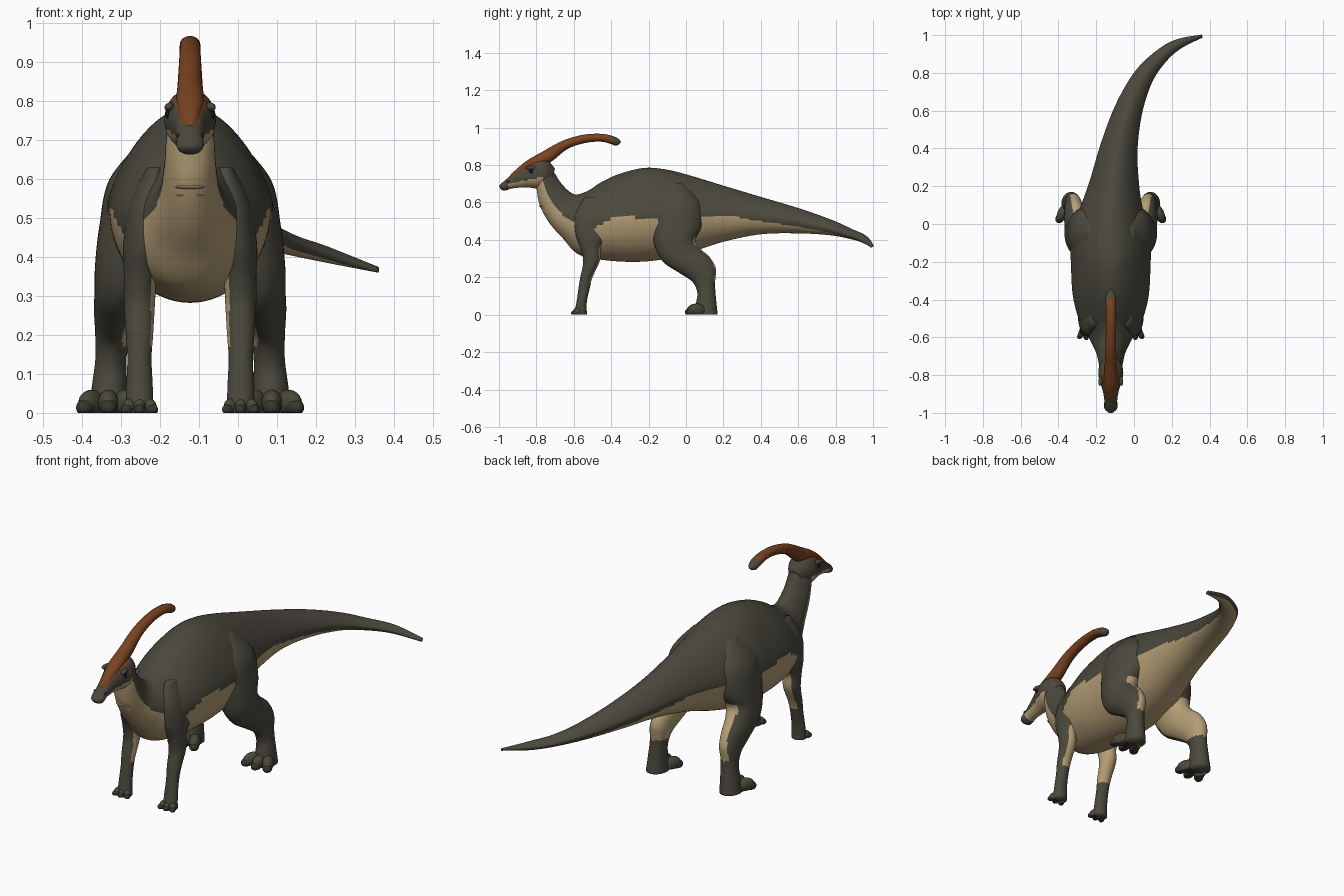
import bpy, bmesh, math
from mathutils import Vector

if "Cube" in bpy.data.objects:
    bpy.data.objects.remove(bpy.data.objects["Cube"])

MID = -0.123  # the animal's midline (its tail sweeps to +x)


def material(name, rgb):
    m = bpy.data.materials.new(name)
    m.diffuse_color = (*rgb, 1)
    m.use_nodes = True
    m.node_tree.nodes["Principled BSDF"].inputs["Base Color"].default_value = m.diffuse_color
    return m


MATS = [material("olive hide", (0.070, 0.066, 0.046)),
        material("tan belly", (0.46, 0.34, 0.18)),
        material("rust crest", (0.19, 0.055, 0.015)),
        material("dark claw", (0.04, 0.037, 0.028)),
        material("black eye", (0.01, 0.008, 0.006))]
HIDE, TAN, RUST, CLAW, EYE = range(5)


def spline(rows, steps):
    """Catmull-Rom interpolation of number rows."""
    out = []
    for i in range(len(rows) - 1):
        p = [rows[max(0, min(len(rows) - 1, i + k))] for k in (-1, 0, 1, 2)]
        for s in range(steps):
            t = s / steps
            out.append([0.5 * (2 * b + (c - a) * t + (2 * a - 5 * b + 4 * c - d) * t * t
                               + (3 * b - a - 3 * c + d) * t ** 3)
                        for a, b, c, d in zip(*p)])
    return out + [list(rows[-1])]


def finish(bm, name, mats=MATS):
    bmesh.ops.recalc_face_normals(bm, faces=bm.faces)
    me = bpy.data.meshes.new(name)
    bm.to_mesh(me)
    bm.free()
    for m in mats:
        me.materials.append(m)
    me.shade_smooth()
    ob = bpy.data.objects.new(name, me)
    bpy.context.collection.objects.link(ob)
    return ob


def tube(name, rows, rule, segs=56, steps=8, pear=0.0, turn=False):
    """Skin rings; row = y,z of upper/front edge, y,z of lower/back edge, x, half width, extra."""
    rows = spline(rows, steps)
    mids = [Vector((r[4], (r[0] + r[2]) / 2, (r[1] + r[3]) / 2)) for r in rows]
    bm = bmesh.new()
    rings = []
    for i, r in enumerate(rows):
        side = Vector((1, 0, 0))
        if turn:
            t = mids[min(i + 1, len(mids) - 1)] - mids[max(i - 1, 0)]
            side = Vector((t.y, -t.x, 0)).normalized()
        up = Vector((0, r[0] - r[2], r[1] - r[3])) / 2
        ring = []
        for j in range(segs):
            a = math.tau * j / segs
            w = r[5] * math.cos(a) * (1 - pear * max(0, math.sin(a)))
            v = bm.verts.new(mids[i] + side * w + up * math.sin(a))
            v.co.z = max(v.co.z, 0)
            ring.append(v)
        rings.append(ring)
    faces = []
    for i in range(len(rings) - 1):
        for j in range(segs):
            k = (j + 1) % segs
            f = bm.faces.new((rings[i][j], rings[i][k], rings[i + 1][k], rings[i + 1][j]))
            faces.append((f, (1 + math.sin(math.tau * (j + 0.5) / segs)) / 2, rows[i][-1]))
    bm.faces.new(rings[0])
    bm.faces.new(rings[-1])
    bmesh.ops.recalc_face_normals(bm, faces=bm.faces)
    bm.normal_update()
    for f, s, extra in faces:
        f.material_index = rule(f.calc_center_median(), f.normal, s, extra)
    return finish(bm, name)


def blob(name, centre, size, mat, yaw=0.0):
    """Ellipsoid, flattened where it meets the ground."""
    bm = bmesh.new()
    bmesh.ops.create_uvsphere(bm, u_segments=24, v_segments=14, radius=1)
    c, s = math.cos(yaw), math.sin(yaw)
    for v in bm.verts:
        x, y, z = (v.co[k] * size[k] for k in range(3))
        v.co = Vector((c * x - s * y, s * x + c * y, z)) + Vector(centre)
        v.co.z = max(v.co.z, 0)
    return finish(bm, name, [MATS[mat]])


# Neck, torso and tail; last value is the height share of the pale underside
body = [(-.755, .80, -.80, .70, MID, .045, .42),
        (-.715, .775, -.797, .66, MID, .060, .42),
        (-.665, .70, -.78, .58, MID, .066, .42),
        (-.60, .645, -.73, .49, MID, .080, .40),
        (-.53, .66, -.66, .41, MID, .115, .36),
        (-.45, .71, -.57, .32, MID, .165, .34),
        (-.35, .755, -.42, .29, MID, .200, .50),
        (-.22, .785, -.25, .283, MID, .210, .46),
        (-.10, .775, -.10, .30, MID, .210, .42),
        (.03, .742, .03, .335, -.12, .180, .45),
        (.20, .69, .20, .39, -.105, .135, .47),
        (.40, .63, .40, .43, -.08, .10, .36),
        (.60, .57, .60, .435, -.03, .075, .28),
        (.77, .51, .77, .425, .045, .055, .22),
        (.88, .46, .88, .405, .135, .040, .18),
        (.95, .427, .95, .385, .23, .028, .14),
        (1.0, .375, .99, .36, .36, .008, 0)]
tube("body", body, lambda c, n, s, e: TAN if s < e else HIDE, segs=72, pear=.25, turn=True)

# Head with pale cheeks and jaw
head = [(-1.0, .688, -.992, .672, MID, .014), (-.98, .708, -.972, .663, MID, .034),
        (-.94, .742, -.93, .675, MID, .034), (-.89, .785, -.88, .68, MID, .042),
        (-.84, .815, -.84, .68, MID, .056), (-.79, .83, -.80, .675, MID, .066),
        (-.74, .825, -.76, .68, MID, .060), (-.70, .78, -.73, .70, MID, .035)]


def head_rule(c, n, s, e):
    if -.95 < c.y < -.765 and c.z < .70 + (c.y + .95) * .2:
        return TAN
    return RUST if c.y > -.93 and c.y < -.77 and s > .86 else HIDE


tube("head", head, head_rule)

# Backswept crest with a dark tip
crest = [(-.945, .74, -.94, .725, MID, .012), (-.91, .775, -.89, .75, MID, .024),
         (-.85, .824, -.82, .775, MID, .035), (-.76, .876, -.725, .815, MID, .032),
         (-.66, .93, -.635, .885, MID, .028), (-.55, .962, -.54, .918, MID, .026),
         (-.45, .967, -.455, .925, MID, .026), (-.385, .953, -.40, .912, MID, .027),
         (-.355, .935, -.378, .904, MID, .020), (-.347, .922, -.362, .908, MID, .008)]
tube("crest", crest, lambda c, n, s, e: HIDE if c.y > -.395 else RUST, segs=32)

# Leg rows: front edge, back edge, distance from midline, half width
hind = [(-.09, .71, -.01, .70, .09, .03), (-.185, .60, .075, .60, .125, .082),
        (-.19, .48, .085, .48, .145, .088), (-.165, .36, .05, .40, .168, .076),
        (-.12, .28, .08, .35, .182, .063), (-.03, .22, .125, .31, .192, .055),
        (.035, .175, .16, .245, .198, .046), (.06, .12, .155, .165, .203, .040),
        (.055, .07, .162, .07, .207, .045), (.04, .0, .17, .0, .21, .052)]
fore = [(-.54, .63, -.45, .63, .09, .02), (-.595, .53, -.40, .54, .105, .052),
        (-.59, .43, -.41, .43, .120, .052), (-.562, .35, -.455, .36, .128, .042),
        (-.55, .28, -.46, .29, .130, .040), (-.565, .20, -.50, .20, .130, .035),
        (-.575, .14, -.515, .14, .130, .031), (-.585, .07, -.53, .07, .130, .034),
        (-.60, .0, -.53, .0, .130, .036)]

for side, label in ((1, "left"), (-1, "right")):
    def leg_rule(top, limit):
        def rule(c, n, s, e):
            facing = -.7 * side * n.x + .7 * n.y
            return TAN if .17 < c.z < top and facing > limit else HIDE
        return rule

    for name, rows, rule in (("hind_leg", hind, leg_rule(.42, .12)),
                             ("front_leg", fore, leg_rule(.38, .1))):
        tube(f"{name}_{label}", [(*r[:4], MID + side * r[4], r[5]) for r in rows],
             rule, segs=40)

    # Three toes and blunt claws per foot
    for foot, x0, y0, reach, w in (("hind", .21, .095, .07, .027), ("front", .13, -.56, .035, .017)):
        for k in (-1, 0, 1):
            yaw = side * k * .5
            d = Vector((math.sin(yaw), -math.cos(yaw), 0))
            base = Vector((MID + side * x0, y0, 0)) + Vector((side * k * w * .9, 0, 0))
            toe = base + d * reach * .55
            tip = base + d * reach
            blob(f"{foot}_toe_{label}", (toe.x, toe.y, w * .9), (w, reach * .75, w * 1.3), HIDE, yaw)
            blob(f"{foot}_claw_{label}", (tip.x, tip.y, w * .5), (w * .85, w * 1.15, w * .85), CLAW, yaw)

    # Eye under a brow, and nostril
    blob(f"brow_{label}", (MID + side * .050, -.825, .785), (.014, .032, .012), HIDE, side * .25)
    blob(f"eye_{label}", (MID + side * .054, -.825, .766), (.009, .014, .012), EYE, side * .25)
    blob(f"nostril_{label}", (MID + side * .031, -.95, .712), (.004, .012, .005), CLAW)

# Skin folds across the throat
for i in range(7):
    t = i / 6
    blob("throat_fold", (MID, -.765 + .10 * t, .58 - .13 * t), (.038 + .012 * t, .022, .006), TAN)
